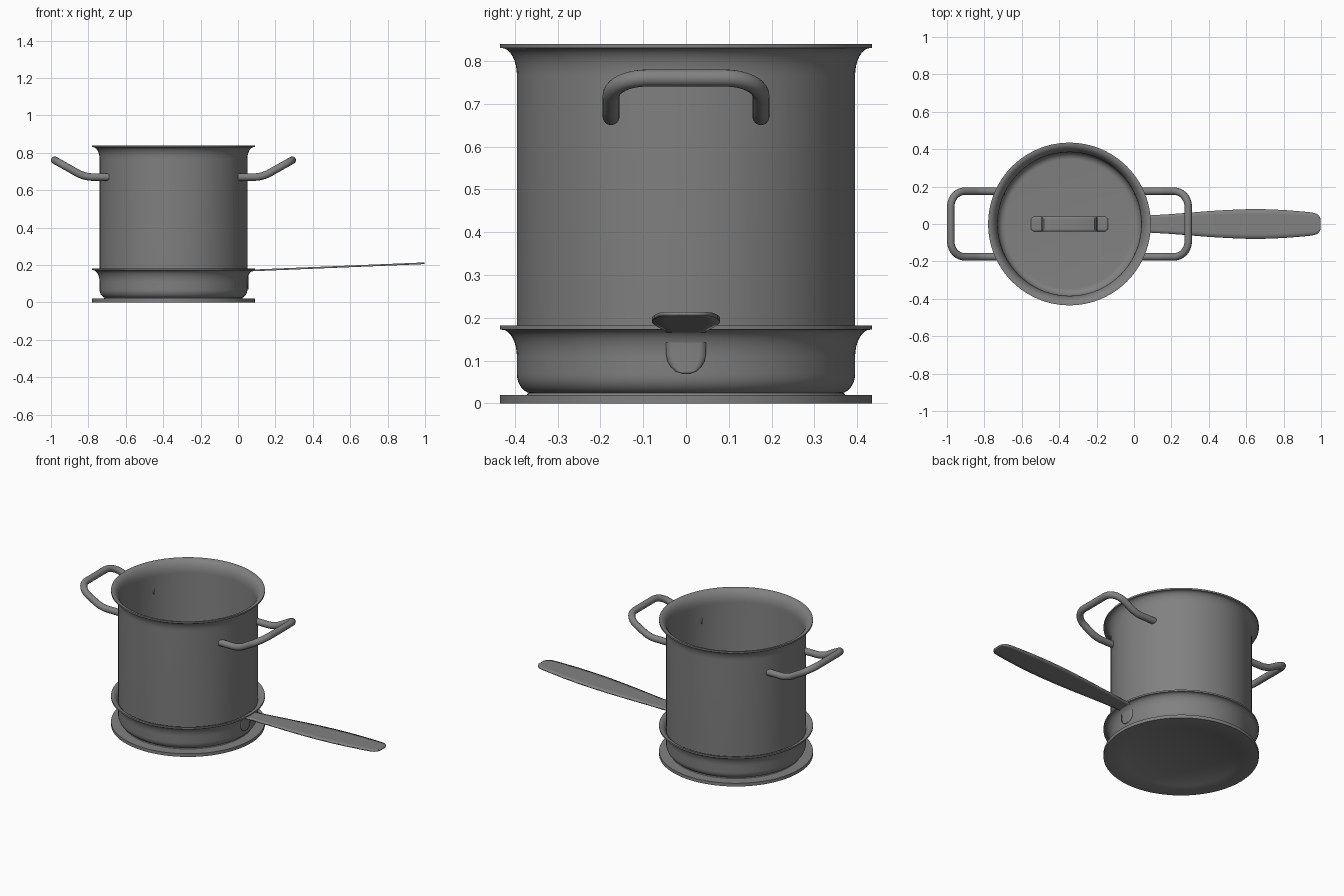
import bpy, bmesh, math
from mathutils import Vector

if "Cube" in bpy.data.objects:
    bpy.data.objects.remove(bpy.data.objects["Cube"])

CX = -0.345          # axis of the stacked cookware
SEG = 96

steel = bpy.data.materials.new("grey_steel")
steel.diffuse_color = (0.22, 0.22, 0.22, 1)
steel.use_nodes = True
steel.node_tree.nodes["Principled BSDF"].inputs["Base Color"].default_value = steel.diffuse_color


def finish(obj):
    obj.data.materials.clear()
    obj.data.materials.append(steel)
    bpy.ops.object.select_all(action='DESELECT')
    obj.select_set(True)
    bpy.context.view_layer.objects.active = obj
    bpy.ops.object.shade_smooth_by_angle(angle=math.radians(35))
    return obj


def from_bmesh(name, bm):
    bmesh.ops.recalc_face_normals(bm, faces=bm.faces[:])
    mesh = bpy.data.meshes.new(name)
    bm.to_mesh(mesh)
    bm.free()
    obj = bpy.data.objects.new(name, mesh)
    bpy.context.collection.objects.link(obj)
    return obj


def lathe(name, profile):
    """Spin an (r, z) profile that starts and ends on the axis."""
    bm = bmesh.new()
    vs = [bm.verts.new((r, 0, z)) for r, z in profile]
    es = [bm.edges.new(p) for p in zip(vs, vs[1:])]
    bmesh.ops.spin(bm, geom=vs + es, cent=(0, 0, 0), axis=(0, 0, 1),
                   angle=2 * math.pi, steps=SEG, use_duplicate=False)
    bmesh.ops.remove_doubles(bm, verts=bm.verts[:], dist=0.0002)
    obj = from_bmesh(name, bm)
    obj.location.x = CX
    return finish(obj)


def arc(cr, cz, rr, rz, a0, a1, n=8):
    return [(cr + rr * math.cos(math.radians(a0 + (a1 - a0) * i / n)),
             cz + rz * math.sin(math.radians(a0 + (a1 - a0) * i / n)))
            for i in range(n + 1)]


def vessel(name, base, top):
    """Thin-walled pan with rounded base corner and flared flat rim."""
    lip = top - 0.01
    p = [(0, base)]
    p += arc(0.355, base + 0.045, 0.04, 0.045, -90, 0)
    p += arc(0.43, lip - 0.065, 0.035, 0.065, 180, 90)
    p += [(0.435, lip), (0.435, top)]
    p += arc(0.43, lip - 0.065, 0.046, 0.075, 90, 180)
    p += arc(0.345, base + 0.048, 0.039, 0.04, 0, -90)
    p += [(0, base + 0.008)]
    return lathe(name, p)


vessel("tall_pot", 0.023, 0.84)
vessel("shallow_pan", 0.022, 0.182)

# Flat lid beneath the stack
lathe("lid", [(0, 0.003), (0.325, 0.003), (0.33, 0), (0.435, 0), (0.435, 0.02),
              (0.372, 0.02), (0.368, 0.025), (0, 0.025)])


def round_path(pts, radii, n=10):
    """Replace inner corners by smooth bends."""
    pts = [Vector(p) for p in pts]
    out = [pts[0]]
    for a, b, c, r in zip(pts, pts[1:], pts[2:], radii):
        p, q = b + (a - b).normalized() * r, b + (c - b).normalized() * r
        for i in range(n + 1):
            t = i / n
            # bezier pulled slightly toward the corner, close to a circle
            k1, k2 = p.lerp(b, 0.56), q.lerp(b, 0.56)
            out.append(p * (1 - t)**3 + k1 * 3 * t * (1 - t)**2
                       + k2 * 3 * t * t * (1 - t) + q * t**3)
    return out + [pts[-1]]


# Bent tube handles on both sides of the pot
for side, s in (("right", 1), ("left", -1)):
    pts = [(0.345, -0.175, 0.67), (0.475, -0.175, 0.67), (0.635, -0.175, 0.76),
           (0.635, 0.175, 0.76), (0.475, 0.175, 0.67), (0.345, 0.175, 0.67)]
    path = round_path([(CX + s * x, y, z) for x, y, z in pts],
                      [0.04, 0.085, 0.085, 0.04])
    cu = bpy.data.curves.new("pot_handle_" + side, 'CURVE')
    cu.dimensions = '3D'
    cu.bevel_depth = 0.02
    cu.bevel_resolution = 6
    cu.use_fill_caps = True
    sp = cu.splines.new('POLY')
    sp.points.add(len(path) - 1)
    for pt, co in zip(sp.points, path):
        pt.co = (*co, 1)
    obj = bpy.data.objects.new("pot_handle_" + side, cu)
    bpy.context.collection.objects.link(obj)
    bpy.ops.object.select_all(action='DESELECT')
    obj.select_set(True)
    bpy.context.view_layer.objects.active = obj
    bpy.ops.object.convert(target='MESH')
    finish(bpy.context.view_layer.objects.active)


def strap(name, stations, thickness, wrap=0.0, cols=6):
    """Flat bar through (x, z, half width) stations, given thickness."""
    bm = bmesh.new()
    rows = []
    for x, z, w in stations:
        row = []
        for i in range(cols + 1):
            y = w * (2 * i / cols - 1)
            dx = wrap - math.sqrt(wrap**2 - y**2) if wrap and z < 0.165 else 0
            row.append(bm.verts.new((x - dx, y, z)))
        rows.append(row)
    for a, b in zip(rows, rows[1:]):
        for i in range(cols):
            bm.faces.new((a[i], a[i + 1], b[i + 1], b[i]))
    obj = from_bmesh(name, bm)
    mod = obj.modifiers.new("thickness", 'SOLIDIFY')
    mod.thickness = thickness
    mod.offset = 0
    mod.use_even_offset = True
    return finish(obj)


# Long pan handle: tab against the wall, bend, then a paddle-shaped grip
tab = [(0.051, 0.07, 0.010), (0.051, 0.075, 0.024), (0.051, 0.085, 0.035),
       (0.051, 0.098, 0.043), (0.051, 0.115, 0.046), (0.051, 0.15, 0.046),
       (0.054, 0.163, 0.046), (0.062, 0.169, 0.046), (0.08, 0.171, 0.046)]
grip = [(x, 0.171 + 0.0415 * (x - 0.08), w) for x, w in
        [(0.2, 0.053), (0.3, 0.061), (0.4, 0.069), (0.5, 0.075), (0.6, 0.079),
         (0.7, 0.079), (0.8, 0.075), (0.9, 0.067), (0.95, 0.062),
         (0.975, 0.056), (0.99, 0.044), (0.998, 0.026)]]
strap("pan_handle", tab + grip, 0.009, wrap=0.395)

# Lid grip: flat feet and a raised, slightly arched bridge
half = [(0.207, 0.034, 0.026), (0.192, 0.034, 0.04), (0.148, 0.034, 0.04),
        (0.143, 0.04, 0.04), (0.141, 0.085, 0.04), (0.132, 0.097, 0.04),
        (0.11, 0.103, 0.04), (0.06, 0.108, 0.04)]
stations = [(CX - x, z, w) for x, z, w in half] + [(CX, 0.11, 0.04)]
stations += [(CX + x, z, w) for x, z, w in reversed(half)]
strap("lid_grip", stations, 0.01)
